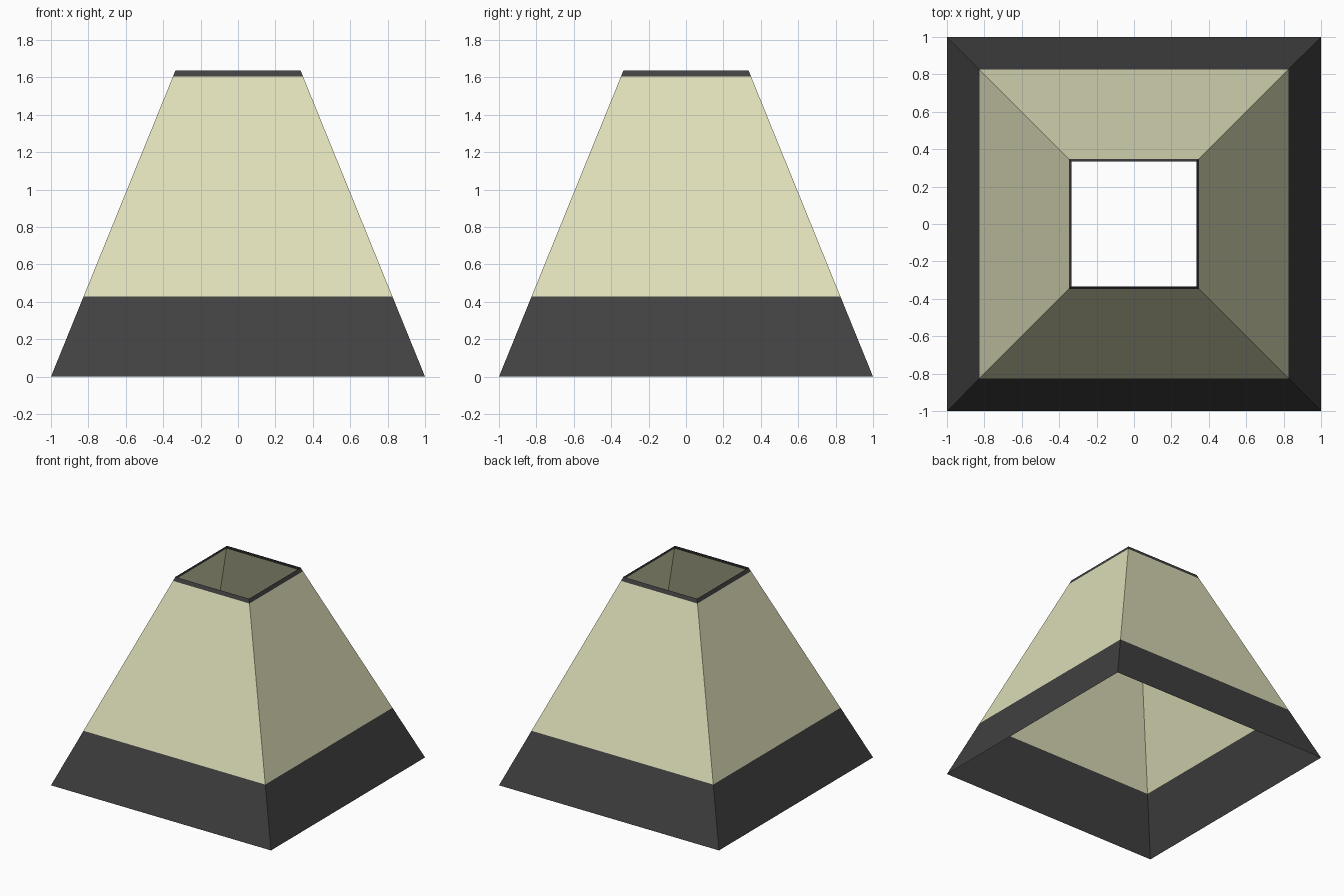
import bpy, bmesh

if "Cube" in bpy.data.objects:
    bpy.data.objects.remove(bpy.data.objects["Cube"])

TOP_Z, TOP_HALF = 1.636, 0.335


def material(name, rgb):
    m = bpy.data.materials.new(name)
    m.diffuse_color = (*rgb, 1.0)
    m.use_nodes = True
    m.node_tree.nodes["Principled BSDF"].inputs["Base Color"].default_value = m.diffuse_color
    return m


cream = material("cream_fabric", (0.73, 0.73, 0.485))
dark = material("dark_trim", (0.053, 0.053, 0.053))


def half_width(z):
    # Straight taper from the base to the top opening
    return 1 + (TOP_HALF - 1) * z / TOP_Z


def square_band(name, z0, z1, mat):
    # Thin open four-sided wall between two heights
    bm = bmesh.new()
    rings = []
    for z in (z0, z1):
        h = half_width(z)
        rings.append([bm.verts.new((sx * h, sy * h, z))
                      for sx, sy in ((-1, -1), (1, -1), (1, 1), (-1, 1))])
    low, high = rings
    for i in range(4):
        j = (i + 1) % 4
        bm.faces.new((low[i], low[j], high[j], high[i]))
    mesh = bpy.data.meshes.new(name)
    bm.to_mesh(mesh)
    bm.free()
    mesh.materials.append(mat)
    obj = bpy.data.objects.new(name, mesh)
    bpy.context.collection.objects.link(obj)
    return obj


# Lampshade: wide lower border, fabric panels, narrow upper border
square_band("lower_border", 0.0, 0.428, dark)
square_band("shade_panels", 0.428, 1.605, cream)
square_band("upper_border", 1.605, TOP_Z, dark)
